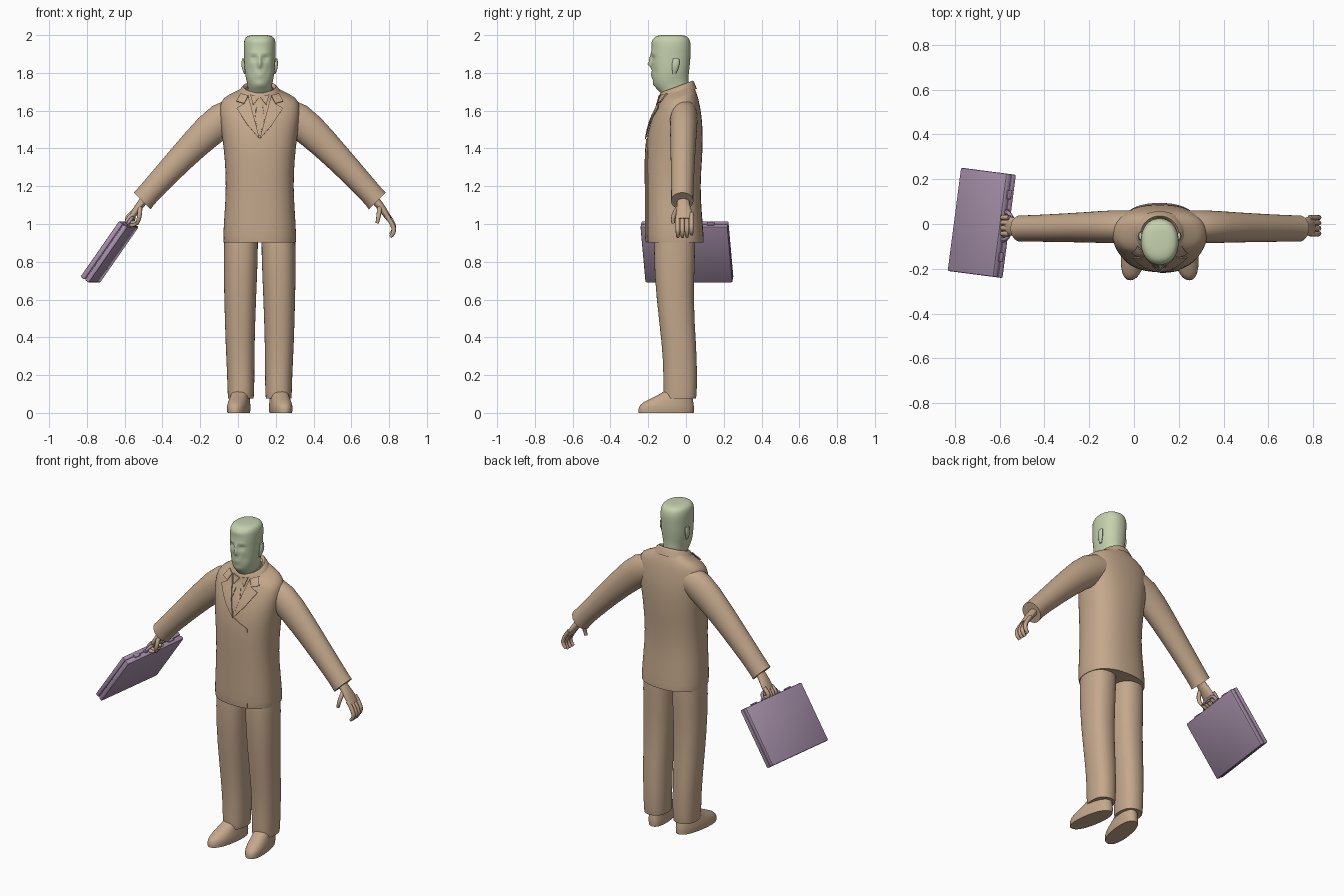
import bpy, bmesh, math
from mathutils import Matrix, Vector
from mathutils.bvhtree import BVHTree

default_cube = bpy.data.objects.get("Cube")
if default_cube:
    bpy.data.objects.remove(default_cube)

BODY_X = .115  # the figure stands off centre because of the case


def material(name, colour):
    mat = bpy.data.materials.new(name)
    mat.use_nodes = True
    mat.diffuse_color = (*colour, 1)
    shader = next(n for n in mat.node_tree.nodes if n.type == 'BSDF_PRINCIPLED')
    shader.inputs["Base Color"].default_value = (*colour, 1)
    return mat


TAN = material("tan cloth", (.55, .39, .26))
GREEN = material("pale green", (.56, .64, .42))
PURPLE = material("dusty purple", (.40, .29, .42))


def select_only(obj):
    bpy.ops.object.select_all(action='DESELECT')
    obj.select_set(True)
    bpy.context.view_layer.objects.active = obj


def finish(obj, mat, angle=50):
    obj.data.materials.clear()
    obj.data.materials.append(mat)
    select_only(obj)
    bpy.ops.object.shade_smooth_by_angle(angle=math.radians(angle))
    return obj


def from_bmesh(name, bm):
    mesh = bpy.data.meshes.new(name)
    bm.to_mesh(mesh)
    bm.free()
    obj = bpy.data.objects.new(name, mesh)
    bpy.context.collection.objects.link(obj)
    return obj


def apply_modifier(obj, kind, **settings):
    mod = obj.modifiers.new(kind.title(), kind)
    for key, value in settings.items():
        setattr(mod, key, value)
    select_only(obj)
    bpy.ops.object.modifier_apply(modifier=mod.name)


def loft(name, rings, mat=TAN, side=1, power=2.0, levels=1, capped=True, segments=20):
    """Rings are (x, y, z, radius x, radius y, tilt about y, slope to the back)."""
    bm = bmesh.new()
    loops = []
    for ring in rings:
        x, y, z, rx, ry, tilt, slope = (*ring, 0, 0)[:7] if len(ring) == 5 else (*ring, 0)[:7]
        t = math.radians(tilt)
        loop = []
        for i in range(segments):
            a = math.tau * i / segments
            c, s = math.cos(a), math.sin(a)
            u = rx * math.copysign(abs(c) ** (2 / power), c)
            v = ry * math.copysign(abs(s) ** (2 / power), s)
            loop.append(bm.verts.new((BODY_X + side * (x + u * math.cos(t)), y + v,
                                      z - u * math.sin(t) + slope * v)))
        loops.append(loop)
    for low, high in zip(loops, loops[1:]):
        for i in range(segments):
            j = (i + 1) % segments
            bm.faces.new((low[i], low[j], high[j], high[i]))
    obj = from_bmesh(name, bm)
    apply_modifier(obj, 'SUBSURF', levels=levels)
    bm = bmesh.new()
    bm.from_mesh(obj.data)
    if capped:
        bmesh.ops.holes_fill(bm, edges=[e for e in bm.edges if e.is_boundary])
    bmesh.ops.recalc_face_normals(bm, faces=bm.faces)
    bm.to_mesh(obj.data)
    bm.free()
    return finish(obj, mat)


def tube(name, points, radius, mat=TAN, end=.7):
    curve = bpy.data.curves.new(name, 'CURVE')
    curve.dimensions = '3D'
    curve.bevel_depth, curve.bevel_resolution, curve.use_fill_caps = radius, 2, True
    spline = curve.splines.new('NURBS')
    spline.points.add(len(points) - 1)
    for p, co in zip(spline.points, points):
        p.co = (*co, 1)
    spline.points[-1].radius = end
    spline.order_u, spline.use_endpoint_u, spline.resolution_u = 3, True, 4
    obj = bpy.data.objects.new(name, curve)
    bpy.context.collection.objects.link(obj)
    select_only(obj)
    bpy.ops.object.convert(target='MESH')
    return finish(bpy.context.object, mat)


def box(name, centre, size, matrix, mat, bevel):
    bm = bmesh.new()
    bmesh.ops.create_cube(bm, size=1, matrix=Matrix.Translation(centre) @ Matrix.Diagonal((*size, 1)))
    bmesh.ops.bevel(bm, geom=bm.edges[:], offset=bevel, segments=2, profile=.5, affect='EDGES')
    obj = from_bmesh(name, bm)
    obj.matrix_world = matrix
    return finish(obj, mat, 35)


def patch(name, outline, lift, tree, side=1):
    """Flat outline in x and z, laid over the chest and thickened."""
    bm = bmesh.new()
    bm.faces.new([bm.verts.new((BODY_X + side * x, 0, z)) for x, z in outline])
    bmesh.ops.triangulate(bm, faces=bm.faces[:])
    for axis in (Vector((1, 0, 0)), Vector((0, 0, 1))):
        for i in range(-10, 90):
            bmesh.ops.bisect_plane(bm, geom=bm.verts[:] + bm.edges[:] + bm.faces[:],
                                   plane_co=axis * i * .02 + axis * .003, plane_no=axis)
    for v in bm.verts:
        hit = tree.ray_cast(Vector((v.co.x, -1, v.co.z)), Vector((0, 1, 0)))[0]
        if hit is None:
            hit = tree.find_nearest(Vector((v.co.x, -.14, v.co.z)))[0]
        v.co.y = hit.y - lift
    bmesh.ops.recalc_face_normals(bm, faces=bm.faces)
    obj = from_bmesh(name, bm)
    apply_modifier(obj, 'SOLIDIFY', thickness=.006, offset=0)
    return finish(obj, TAN)


# Jacket body, collar band and shirt collar
jacket = loft("jacket", [
    (0, -.058, .903, .192, .153), (0, -.06, .93, .195, .155), (0, -.065, 1.05, .188, .15),
    (0, -.07, 1.2, .178, .145), (0, -.065, 1.35, .186, .152), (0, -.06, 1.45, .198, .15),
    (0, -.05, 1.55, .212, .137), (0, -.042, 1.62, .215, .115, 0, .12),
    (0, -.04, 1.667, .2, .1, 0, .2), (0, -.045, 1.692, .13, .09, 0, .3),
    (0, -.05, 1.715, .085, .082, 0, .35)], power=2.4, segments=28)
loft("jacket_collar", [
    (0, -.045, 1.68, .128, .104, 0, .35), (0, -.048, 1.712, .104, .095, 0, .37),
    (0, -.048, 1.735, .086, .086, 0, .37), (0, -.048, 1.715, .074, .076, 0, .37)], capped=False)
loft("shirt_collar", [
    (0, -.055, 1.69, .08, .085, 0, .3), (0, -.055, 1.728, .069, .077, 0, .3),
    (0, -.055, 1.71, .06, .068, 0, .3)], capped=False)

# Lapels, tie and front edge laid on the chest
bm = bmesh.new()
bm.from_mesh(jacket.data)
chest = BVHTree.FromBMesh(bm)
bm.free()
patch("tie", [(-.016, 1.655), (.016, 1.655), (.013, 1.63), (.026, 1.56), (0, 1.46),
              (-.026, 1.56), (-.013, 1.63)], .004, chest)
patch("jacket_front_edge", [(0, .95), (.012, .905), (.09, .905), (.09, 1.4), (0, 1.45)], .001, chest)
for side, word in ((1, "left"), (-1, "right")):
    patch(word + "_lapel", [(0, 1.45), (.065, 1.525), (.123, 1.613), (.082, 1.636),
                            (.06, 1.675), (.042, 1.61)], .009, chest, side)
    patch(word + "_collar_flap", [(.082, 1.638), (.124, 1.65), (.1, 1.69), (.06, 1.68)], .01, chest, side)
    patch(word + "_shirt_point", [(.003, 1.672), (.05, 1.685), (.035, 1.63)], .011, chest, side)

# Limbs, mirrored about the middle of the body
for side, word in ((1, "left"), (-1, "right")):
    loft(word + "_trouser_leg", [
        (.098, -.058, .97, .088, .105), (.1, -.062, .85, .093, .113), (.104, -.06, .6, .085, .098),
        (.104, -.035, .35, .077, .091), (.1, -.03, .2, .073, .09), (.1, -.032, .1, .071, .09),
        (.1, -.032, .075, .068, .086)], side=side, power=2.3)
    shoe = loft(word + "_shoe", [
        (.105, -.105, 0, .056, .148), (.105, -.105, .03, .06, .15), (.105, -.097, .055, .055, .138),
        (.104, -.065, .085, .05, .1), (.1, -.04, .12, .046, .066)], side=side, power=2.3)
    for v in shoe.data.vertices:
        v.co.x -= side * .14 * (v.co.y + .06)
    loft(word + "_sleeve", [
        (.11, -.01, 1.585, .08, .07, 95), (.205, -.012, 1.558, .104, .076, 113),
        (.34, -.015, 1.427, .08, .068, 138), (.48, -.018, 1.28, .068, .063, 138),
        (.6, -.02, 1.15, .06, .059, 138), (.622, -.02, 1.122, .064, .06, 135)], side=side)
    loft(word + "_palm", [
        (.59, -.015, 1.155, .024, .03, 140), (.63, -.015, 1.105, .022, .032, 140),
        (.66, -.01, 1.065, .02, .044, 145), (.685, -.008, 1.025, .014, .044, 150)], side=side)
    # The left hand hangs loose, the right one closes on the handle
    if side > 0:
        finger = [(.67, 1.045), (.708, .995), (.712, .95), (.69, .932)]
        thumb = [(.635, -.035, 1.09), (.632, -.075, 1.05), (.622, -.068, 1.005)]
    else:
        finger = [(.672, 1.05), (.71, 1.02), (.69, .985), (.655, 1.0)]
        thumb = [(.635, -.035, 1.09), (.632, -.07, 1.04), (.65, -.04, 1.0)]
    for i, label in enumerate(("index", "middle", "ring", "little")):
        y = -.043 + i * .024
        drop = .012 if label == "little" else 0
        tube(f"{word}_{label}_finger",
             [(BODY_X + side * x, y, z + drop) for x, z in finger], .012)
    tube(word + "_thumb", [(BODY_X + side * x, y, z) for x, y, z in thumb], .013)
    loft(word + "_ear", [
        (.078, -.062, 1.795, .005, .009), (.084, -.058, 1.815, .009, .016),
        (.088, -.054, 1.85, .011, .023), (.086, -.052, 1.876, .007, .016)],
        GREEN, side, segments=12)

# Head, with the face shaped by soft bumps
head = loft("head", [
    (0, -.05, 1.64, .06, .062), (0, -.055, 1.7, .06, .068, 0, .2), (0, -.077, 1.748, .067, .09, 0, .3),
    (0, -.082, 1.79, .078, .098, 0, .12), (0, -.08, 1.85, .083, .102), (0, -.08, 1.9, .084, .105),
    (0, -.078, 1.945, .086, .105), (0, -.078, 1.98, .082, .098), (0, -.078, 1.996, .066, .08),
    (0, -.078, 2, .04, .05)], GREEN, power=2.2, levels=2, segments=28)
face_bumps = [  # x, z, width, height, push
    (0, 1.845, .012, .014, .022), (0, 1.875, .009, .02, .012), (.032, 1.88, .016, .009, -.013),
    (.03, 1.903, .025, .007, .006), (0, 1.797, .022, .005, .006), (0, 1.78, .02, .005, .006),
    (0, 1.74, .024, .014, .007), (0, 1.965, .07, .014, .004), (.045, 1.81, .014, .02, -.004)]
for v in head.data.vertices:
    if v.co.y < -.1:
        across = abs(v.co.x - BODY_X)
        v.co.y -= sum(push * math.exp(-((across - x) / w) ** 2 - ((v.co.z - z) / h) ** 2)
                      for x, z, w, h, push in face_bumps)

# Briefcase: two shells, a recessed seam, latches and a handle
place = (Matrix.Translation((-.68, .005, .852)) @ Matrix.Rotation(math.radians(-7.4), 4, 'Z')
         @ Matrix.Rotation(math.radians(35), 4, 'Y'))
box("case_seam", (0, 0, 0), (.02, .455, .35), place, PURPLE, .004)
for side, word in ((1, "inner"), (-1, "outer")):
    box(f"case_{word}_shell", (side * .0145, 0, 0), (.026, .465, .36), place, PURPLE, .006)
    box(f"case_{word}_latch", (0, side * .14, .181), (.022, .04, .012), place, PURPLE, .002)
    box(f"case_{word}_handle_mount", (0, side * .062, .182), (.02, .025, .014), place, PURPLE, .003)
handle = tube("case_handle", [(0, -.062, .18), (0, -.06, .22), (0, 0, .222),
                              (0, .06, .22), (0, .062, .18)], .009, PURPLE, 1)
handle.matrix_world = place
